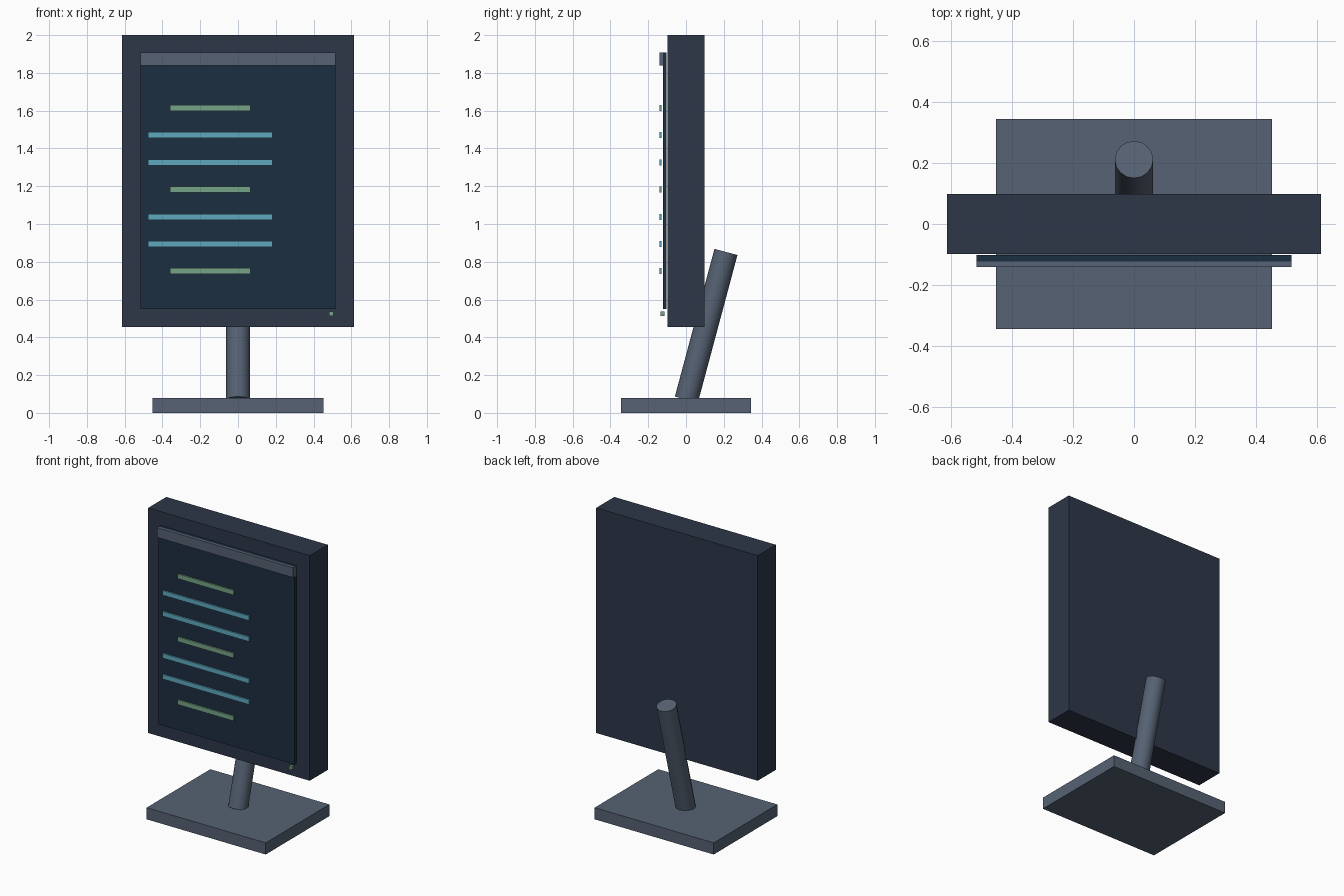
import bpy
from math import radians
from mathutils import Vector

if "Cube" in bpy.data.objects:
    bpy.data.objects.remove(bpy.data.objects["Cube"])


def material(name, hex_rgb):
    def linear(c):
        c /= 255
        return c / 12.92 if c <= 0.04045 else ((c + 0.055) / 1.055) ** 2.4
    m = bpy.data.materials.new(name)
    m.diffuse_color = [linear(hex_rgb >> s & 255) for s in (16, 8, 0)] + [1]
    m.use_nodes = True
    m.node_tree.nodes["Principled BSDF"].inputs["Base Color"].default_value = m.diffuse_color
    return m


def box(name, x, y, z, mat):
    """Box spanning the given (min, max) ranges."""
    bpy.ops.mesh.primitive_cube_add(size=1)
    o = bpy.context.object
    o.name = name
    o.location = [(a + b) / 2 for a, b in (x, y, z)]
    o.scale = [b - a for a, b in (x, y, z)]
    bpy.ops.object.transform_apply(location=False, rotation=False, scale=True)
    o.data.materials.append(mat)
    return o


casing = material("casing", 0x2D3748)
slate = material("slate", 0x566273)
dark_blue = material("dark_blue", 0x1C2E40)
cyan = material("cyan", 0x5FA8BF)
green = material("green", 0x76A488)

# Foot plate and monitor housing
box("base", (-0.452, 0.452), (-0.345, 0.345), (0, 0.08), slate)
box("housing", (-0.613, 0.613), (-0.098, 0.098), (0.455, 2.0), casing)

# Stand post, leaning back by 15 degrees
bottom, top = Vector((0, 0.002, 0.07)), Vector((0, 0.2115, 0.852))
bpy.ops.mesh.primitive_cylinder_add(
    vertices=16, radius=0.063, depth=(top - bottom).length,
    location=(bottom + top) / 2, rotation=(radians(-15), 0, 0))
post = bpy.context.object
post.name = "stand_post"
# put a vertex exactly on the side axis and smooth the wall
post.data.materials.append(slate)
bpy.ops.object.shade_smooth_by_angle(angle=radians(40))

# Screen panel and title bar
box("screen", (-0.517, 0.517), (-0.123, -0.102), (0.55, 1.907), dark_blue)
box("title_bar", (-0.517, 0.517), (-0.141, -0.102), (1.84, 1.907), slate)

# Rows of content: every third one is short and green
for i in range(7):
    z = 0.75 + 0.144 * i
    short = i % 3 == 0
    x = (-0.36, 0.065) if short else (-0.477, 0.182)
    box(f"text_row_{i + 1}", x, (-0.14, -0.13), (z - 0.016, z + 0.016),
        green if short else cyan)

# Power light at the lower right
box("power_light", (0.483, 0.505), (-0.135, -0.115), (0.513, 0.538), green)
